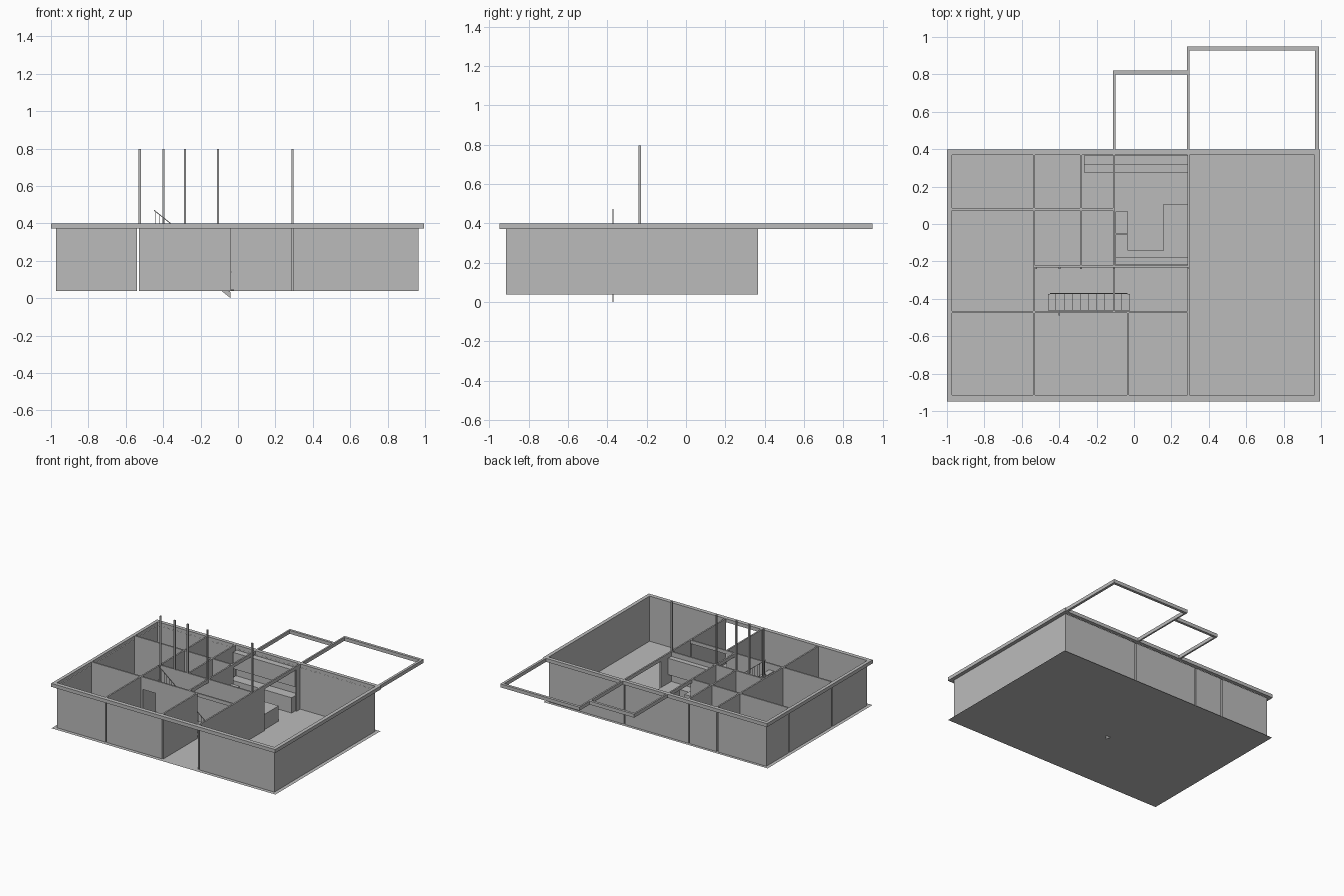
import bpy

if "Cube" in bpy.data.objects:
    bpy.data.objects.remove(bpy.data.objects["Cube"])

grey = bpy.data.materials.new("plain_grey")
grey.diffuse_color = (0.5, 0.5, 0.5, 1)
grey.use_nodes = True
grey.node_tree.nodes["Principled BSDF"].inputs["Base Color"].default_value = grey.diffuse_color

FLOOR, WALL_TOP, TOP = 0.037, 0.372, 0.40


def mesh(name, verts, faces):
    me = bpy.data.meshes.new(name)
    me.from_pydata(verts, [], faces)
    me.materials.append(grey)
    ob = bpy.data.objects.new(name, me)
    bpy.context.collection.objects.link(ob)
    return ob


def box(name, x0, x1, y0, y1, z0, z1):
    v = [(x, y, z) for x in (x0, x1) for y in (y0, y1) for z in (z0, z1)]
    f = [(0, 1, 3, 2), (4, 6, 7, 5), (0, 4, 5, 1), (2, 3, 7, 6), (0, 2, 6, 4), (1, 5, 7, 3)]
    return mesh(name, v, f)


def wall(name, x0, y0, x1, y1, z0=FLOOR, z1=WALL_TOP):
    return mesh(name, [(x0, y0, z0), (x1, y1, z0), (x1, y1, z1), (x0, y0, z1)], [(0, 1, 2, 3)])


def room(name, x0, x1, y0, y1, skip=""):
    """Wall planes of a room; letters in skip leave out sides (n, s, e, w)."""
    sides = dict(s=(x0, y0, x1, y0), e=(x1, y0, x1, y1), n=(x1, y1, x0, y1), w=(x0, y1, x0, y0))
    for k, s in sides.items():
        if k not in skip:
            wall(name + "_wall_" + k, *s)


def beam(name, x0, x1, y0, y1):
    box(name, x0, x1, y0, y1, WALL_TOP, TOP)


# floor slab
mesh("floor", [(-1, -.945, FLOOR), (.995, -.945, FLOOR), (.995, .39, FLOOR), (-1, .39, FLOOR)],
     [(0, 1, 2, 3)])

# rooms, separated by narrow gaps
room("front_left_room", -.972, -.541, -.915, -.476)
room("middle_left_room", -.972, -.541, -.464, .073)
room("back_left_room", -.972, -.541, .085, .367)
room("front_middle_room", -.529, -.037, -.915, -.476, "n")
room("back_bedroom", -.529, -.289, .085, .367)
room("inner_bedroom", -.529, -.289, -.221, .073)
room("inner_bath", -.278, -.113, -.221, .073)
room("entrance", -.027, .286, -.915, -.476, "sn")
room("hall", -.529, .286, -.464, -.233, "s")
room("living_room", .297, .965, -.915, .367, "w")
wall("hall_front_wall", -.40, -.464, -.037, -.464)
wall("hall_front_wall_over_door", -.515, -.464, -.40, -.464, .30)

# doorway in the front middle room
wall("door_side_wall", -.529, -.476, -.515, -.476)
wall("door_lintel_wall", -.515, -.476, -.40, -.476, .30)
wall("door_long_wall", -.40, -.476, -.037, -.476)
box("door_knob", -.404, -.396, -.49, -.476, .15, .158)

# kitchen walls, open towards the living room
wall("kitchen_back_wall", -.278, .367, .286, .367)
wall("kitchen_left_wall", -.278, .085, -.278, .367)
wall("kitchen_inner_wall", -.278, .085, -.101, .085)
wall("kitchen_side_wall", -.101, -.221, -.101, .085)
wall("kitchen_front_wall", -.101, -.221, .286, -.221)
wall("living_left_wall", .297, -.915, .297, -.09)
wall("living_left_stub", .297, .32, .297, .367)
for y0, y1 in ((-.221, -.09), (.32, .367)):
    wall("kitchen_right_stub", .286, y0, .286, y1)
wall("stub_end_front", .286, -.09, .297, -.09)
wall("stub_end_back", .286, .32, .297, .32)

# kitchen counters and wall cabinets
C = .16
box("back_counter", -.268, .285, .275, .366, FLOOR, C)
box("back_cabinet", -.268, .285, .318, .366, .23, WALL_TOP - .01)
box("back_cabinet_trim", -.268, .285, .355, .366, C, .23)
box("front_counter", -.10, .285, -.22, -.142, FLOOR, C)
box("front_cabinet", -.10, .285, -.22, -.18, .23, WALL_TOP - .01)
box("left_counter", -.10, -.032, -.142, -.055, FLOOR, C)
box("left_cupboard", -.10, -.032, -.05, .066, FLOOR, .25)
box("island", .157, .287, -.142, .108, FLOOR, C)

# perimeter ring beam
beam("front_ring_beam", -1, .995, -.948, -.915)
beam("back_ring_beam", -1, .995, .368, .398)
beam("left_ring_beam", -1, -.973, -.915, .368)
beam("right_ring_beam", .965, .995, -.915, .368)

# beams over the partitions
for x, y0, y1 in ((-.535, -.915, .368), (-.284, -.227, .368), (-.107, -.47, .368),
                  (-.032, -.915, -.47), (.2915, -.915, .368)):
    beam("partition_beam_long", x - .006, x + .006, y0, y1)
for y, x0, x1 in ((.079, -.973, -.107), (-.227, -.535, .29), (-.47, -.973, .29)):
    beam("partition_beam_cross", x0, x1, y - .006, y + .006)

# open frames behind the house
beam("large_frame_left", .284, .297, .398, .95)
beam("large_frame_right", .968, .988, .398, .95)
beam("large_frame_back", .297, .968, .928, .95)
beam("small_frame_left", -.113, -.10, .398, .82)
beam("small_frame_back", -.10, .284, .80, .82)

# upper posts
for x in (-.525, -.398, -.284, -.107, .291):
    box("upper_post", x - .006, x + .006, -.241, -.229, TOP, .797)


# stair with stringers, treads and railing
def rail_z(x):
    return .474 - .8 * (x + .45)


def slanted(name, y, x0, x1, lo, hi, t=.004):
    v = [(x, yy, rail_z(x) + d) for x in (x0, x1) for yy in (y - t / 2, y + t / 2) for d in (lo, hi)]
    mesh(name, v, [(0, 1, 3, 2), (4, 6, 7, 5), (0, 4, 5, 1), (2, 3, 7, 6), (0, 2, 6, 4), (1, 5, 7, 3)])


slanted("stair_stringer", -.372, -.45, -.04, -.146, -.115)
slanted("stair_handrail", -.372, -.45, -.035, -.006, 0)
for i in range(10):
    x = -.438 + i * .0437
    z = max(rail_z(x) - .115, FLOOR + .01)
    box("stair_tread", x - .022, x + .022, -.463, -.373, z - .006, z)
    wall("stair_riser", x + .022, -.463, x + .022, -.373, max(z - .036, FLOOR), z)
for i in range(19):
    x = -.44 + i * .022
    box("baluster", x - .001, x + .001, -.373, -.371, rail_z(x) - .12, rail_z(x) - .004)
